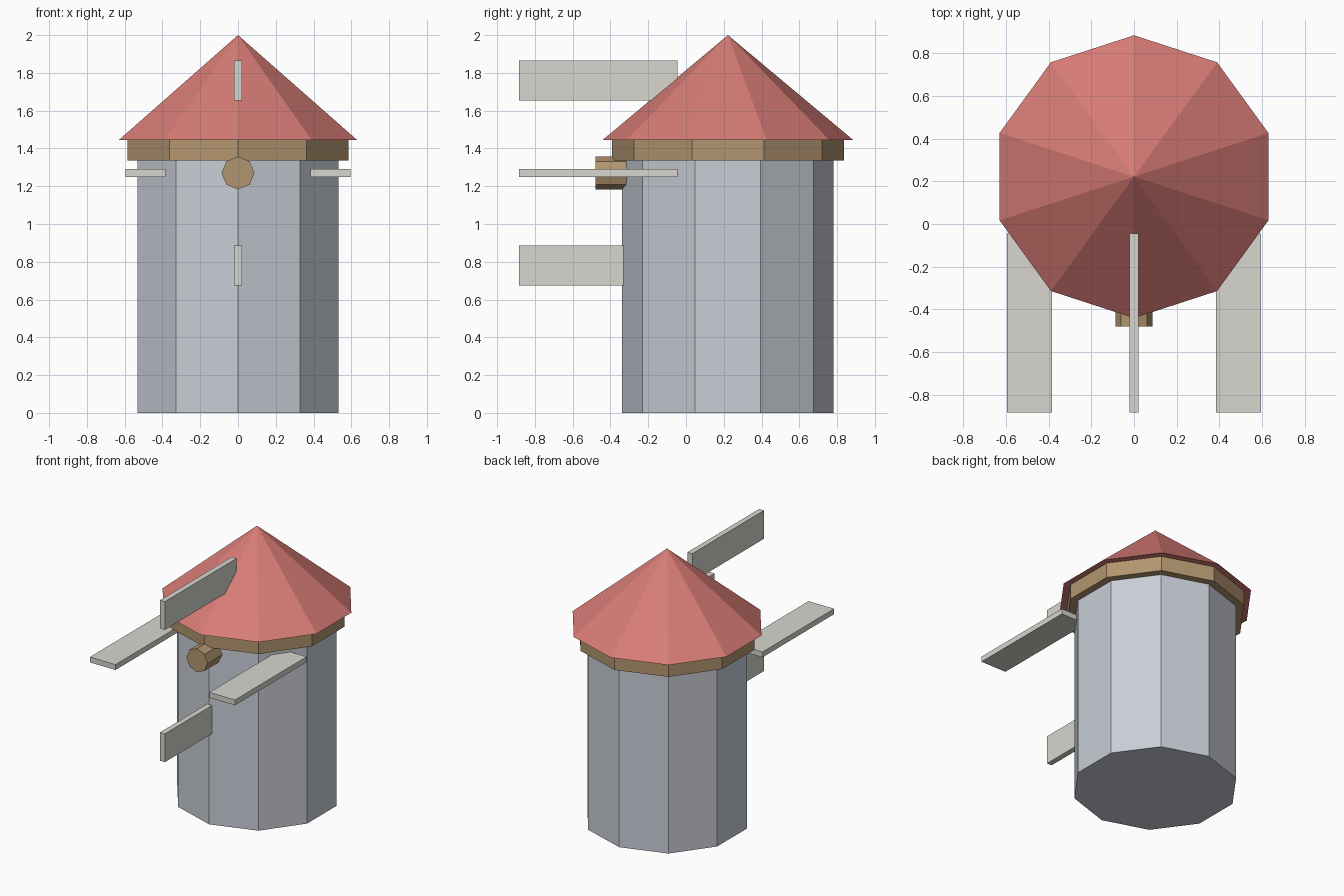
import bpy
import math
from mathutils import Matrix

cube = bpy.data.objects.get("Cube")
if cube:
    bpy.data.objects.remove(cube, do_unlink=True)


def material(name, color):
    mat = bpy.data.materials.new(name)
    mat.use_nodes = True
    mat.diffuse_color = (*color, 1)
    mat.node_tree.nodes["Principled BSDF"].inputs["Base Color"].default_value = (*color, 1)
    return mat


stone = material("blue_grey_stone", (0.58, 0.61, 0.67))
wood = material("tan_wood", (0.45, 0.30, 0.16))
tiles = material("red_tiles", (0.68, 0.20, 0.18))
sail = material("pale_sail", (0.68, 0.67, 0.62))

CENTRE_Y = 0.222
HUB_Z = 1.27


def finish(name, mat, turn=None):
    obj = bpy.context.object
    obj.name = name
    obj.data.name = name
    if turn:
        obj.data.transform(turn)
    obj.data.materials.append(mat)
    return obj


def decagon(name, mat, radius, bottom, top, tip=None):
    """Ten-sided solid with a corner facing the front."""
    bpy.ops.mesh.primitive_cone_add(
        vertices=10, radius1=radius, radius2=radius if tip is None else tip,
        depth=top - bottom, location=(0, CENTRE_Y, (bottom + top) / 2))
    return finish(name, mat)


# Tower, eaves ring and pointed roof
decagon("tower", stone, 0.56, 0, 1.34)
decagon("eaves_ring", wood, 0.615, 1.335, 1.445)
decagon("roof", tiles, 0.663, 1.445, 2, tip=0)

# Octagonal axle hub pointing forward
bpy.ops.mesh.primitive_cylinder_add(
    vertices=8, radius=0.087, depth=0.22, location=(0, -0.37, HUB_Z))
finish("axle_hub", wood, Matrix.Rotation(math.pi / 2, 4, "X"))

# Four flat sails spaced around the axle
for i, side in enumerate(("left", "top", "right", "bottom")):
    angle = i * math.pi / 2
    bpy.ops.mesh.primitive_cube_add(
        size=1, location=(0.49 * math.cos(angle), -0.465, HUB_Z + 0.49 * math.sin(angle)))
    finish(side + "_sail", sail,
           Matrix.Rotation(-angle, 4, "Y") @ Matrix.Diagonal((0.21, 0.84, 0.04, 1)))
